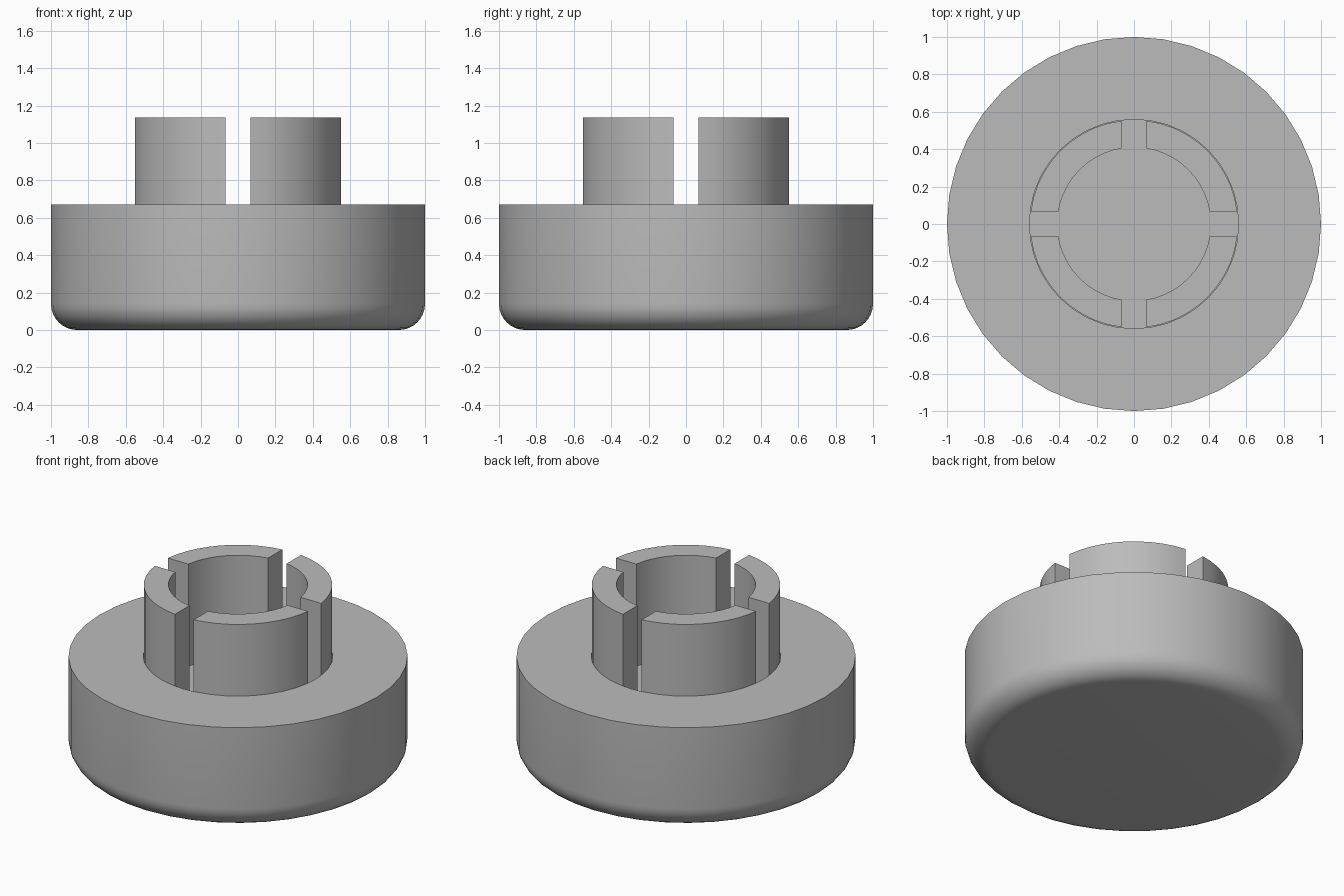
import bpy, bmesh
from math import sin, cos, asin, pi, radians

if "Cube" in bpy.data.objects:
    bpy.data.objects.remove(bpy.data.objects["Cube"], do_unlink=True)

SIDES = 40
TOP, HEIGHT, FLOOR = 0.67, 1.135, 0.47
INNER, OUTER, HALF_SLOT = 0.41, 0.556, 0.067
FILLET = 0.14

grey = bpy.data.materials.new("plain grey")
grey.use_nodes = True
colour = (0.5, 0.5, 0.5, 1)
grey.diffuse_color = colour
grey.node_tree.nodes["Principled BSDF"].inputs["Base Color"].default_value = colour


def finish(bm, name):
    bmesh.ops.recalc_face_normals(bm, faces=bm.faces)
    mesh = bpy.data.meshes.new(name)
    bm.to_mesh(mesh)
    bm.free()
    mesh.materials.append(grey)
    obj = bpy.data.objects.new(name, mesh)
    bpy.context.collection.objects.link(obj)
    bpy.ops.object.select_all(action="DESELECT")
    obj.select_set(True)
    bpy.context.view_layer.objects.active = obj
    bpy.ops.object.shade_smooth_by_angle(angle=radians(30))
    return obj


def lathe(name, profile):
    """Closed solid of revolution; both profile ends are capped flat."""
    bm = bmesh.new()
    rings = [[bm.verts.new((r * cos(2 * pi * i / SIDES), r * sin(2 * pi * i / SIDES), z))
              for i in range(SIDES)] for r, z in profile]
    for a, b in zip(rings, rings[1:]):
        for i in range(SIDES):
            j = (i + 1) % SIDES
            bm.faces.new((a[i], a[j], b[j], b[i]))
    bm.faces.new(rings[0])
    bm.faces.new(rings[-1])
    return finish(bm, name)


def prong(name, turn):
    """Quarter of the split collar, with ends parallel to the slots."""
    bm = bmesh.new()
    outline = []
    steps = 10
    for radius, order in ((OUTER, range(steps + 1)), (INNER, range(steps, -1, -1))):
        start = asin(HALF_SLOT / radius)
        for i in order:
            a = turn + start + (pi / 2 - 2 * start) * i / steps
            outline.append(bm.verts.new((radius * cos(a), radius * sin(a), FLOOR)))
    face = bm.faces.new(outline)
    solid = bmesh.ops.extrude_face_region(bm, geom=[face], use_keep_orig=True)
    lifted = [v for v in solid["geom"] if isinstance(v, bmesh.types.BMVert)]
    bmesh.ops.translate(bm, verts=lifted, vec=(0, 0, HEIGHT - FLOOR))
    return finish(bm, name)


# Round base with a filleted lower rim and a recess around the collar
fillet = [(1 - FILLET + FILLET * sin(a), FILLET - FILLET * cos(a))
          for a in (pi / 2 * i / 8 for i in range(9))]
lathe("base", fillet + [(1, TOP), (OUTER + 0.003, TOP), (OUTER + 0.003, FLOOR)])

# Four prongs of the split collar
for n, side in enumerate(("back_left", "back_right", "front_right", "front_left")):
    prong("prong_" + side, n * pi / 2)
